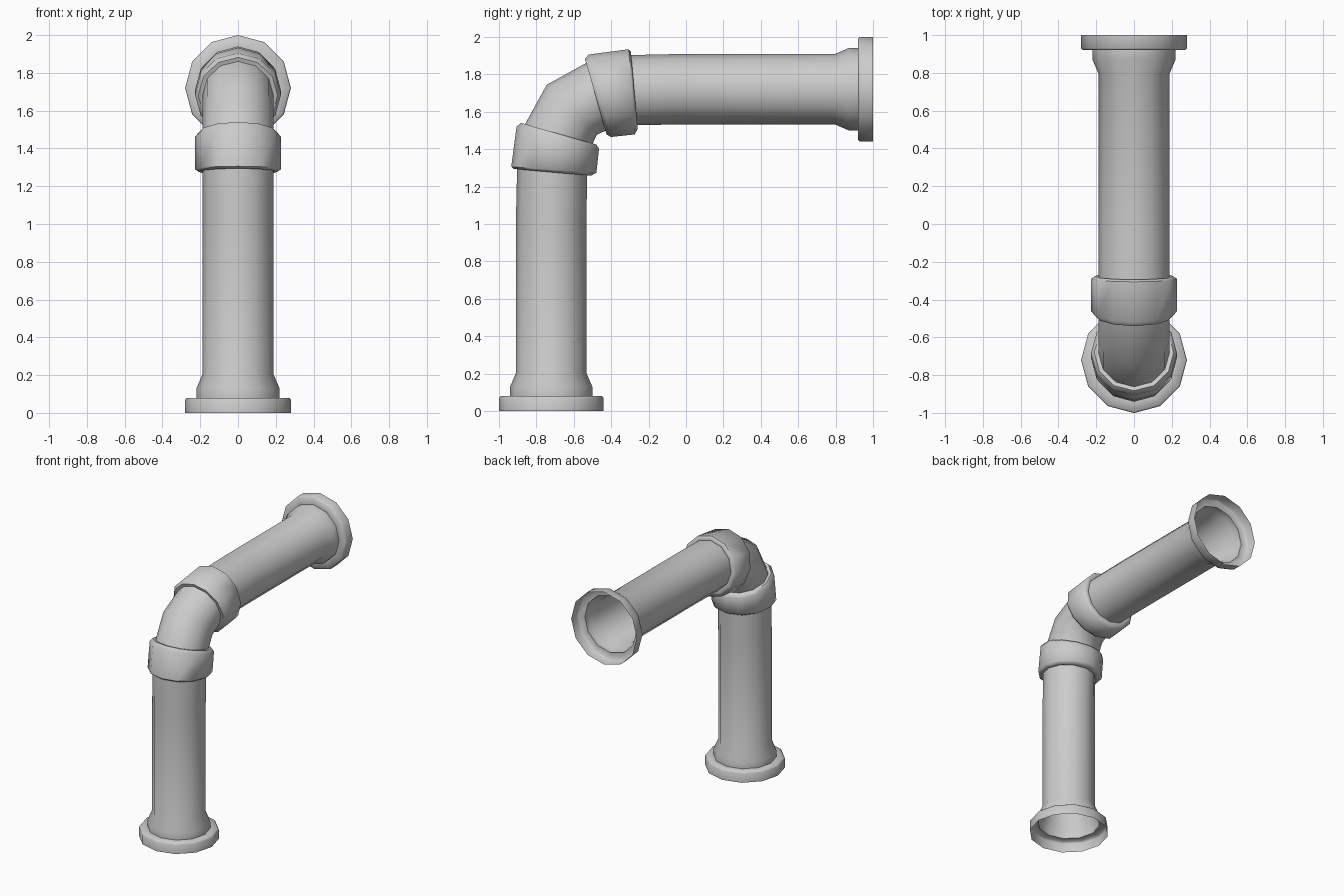
import bpy, bmesh
from math import sin, cos, radians, tau

if "Cube" in bpy.data.objects:
    bpy.data.objects.remove(bpy.data.objects["Cube"])

SIDES = 12

# A ring is (y, z, tilt in degrees, radius); tilt 0 faces up, 90 faces back.
def mirrored(rings):
    return [(1 - z, 1 - y, 90 - t, r) for y, z, t, r in reversed(rings)]

def sweep(name, rings):
    bm = bmesh.new()
    loops = []
    for y, z, t, r in rings:
        c, s = cos(radians(t)), sin(radians(t))
        loop = []
        for i in range(SIDES):
            a = tau * i / SIDES
            u, v = r * cos(a), r * sin(a)
            loop.append(bm.verts.new((u, y + v * c, z - v * s)))
        loops.append(loop)
    for a, b in zip(loops, loops[1:]):
        for i in range(SIDES):
            j = (i + 1) % SIDES
            bm.faces.new((a[i], a[j], b[j], b[i]))
    mesh = bpy.data.meshes.new(name)
    bm.to_mesh(mesh)
    bm.free()
    ob = bpy.data.objects.new(name, mesh)
    bpy.context.collection.objects.link(ob)
    bpy.ops.object.select_all(action='DESELECT')
    ob.select_set(True)
    bpy.context.view_layer.objects.active = ob
    bpy.ops.object.shade_smooth_by_angle(angle=radians(55))
    return ob

# straight pipe with open flange and flared neck
pipe = [(-0.72, z, 0, r) for z, r in (
    (0, 0.28), (0.07, 0.28), (0.08, 0.272), (0.08, 0.22),
    (0.13, 0.22), (0.205, 0.188), (1.03, 0.188))]
pipe.append((-0.715, 1.28, 5, 0.188))

# tilted coupling collar with chamfered rims
collar = [(-0.715, 1.28, 5, 0.188), (-0.713, 1.276, 5, 0.207),
          (-0.706, 1.29, 4, 0.228), (-0.685, 1.46, 15, 0.228),
          (-0.68, 1.482, 16, 0.21), (-0.68, 1.48, 16, 0.188)]

# elbow between the collars
half = [(-0.68, 1.48, 16, 0.188)]
elbow = half + [(-0.61, 1.61, 45, 0.189)] + mirrored(half)

sweep("vertical_pipe", pipe)
sweep("lower_collar", collar)
sweep("elbow", elbow)
sweep("upper_collar", mirrored(collar))
sweep("horizontal_pipe", mirrored(pipe))
